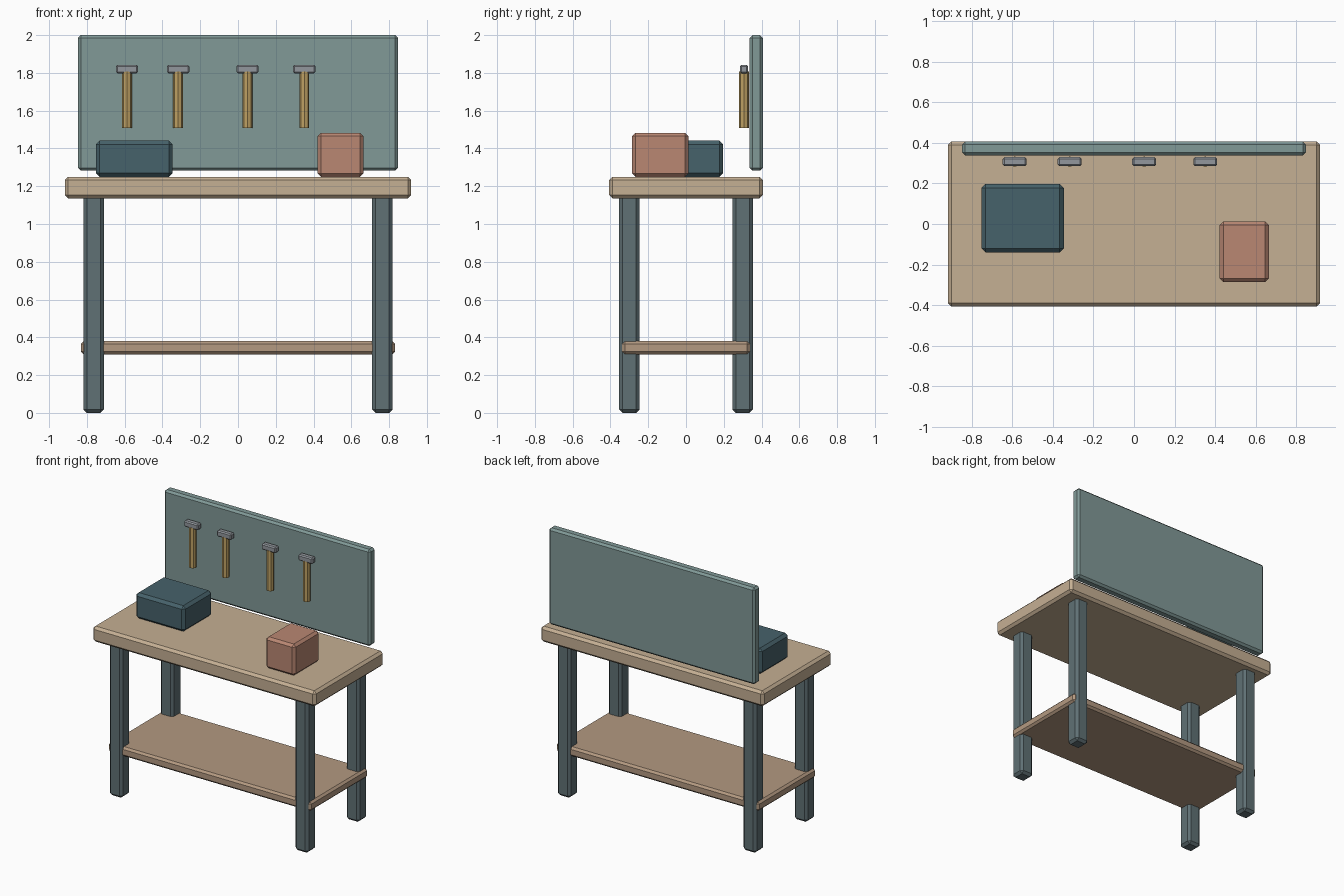
import bpy

if "Cube" in bpy.data.objects:
    bpy.data.objects.remove(bpy.data.objects["Cube"])

def material(name, rgb):
    m = bpy.data.materials.new(name)
    m.diffuse_color = tuple((c / 255) ** 2.2 for c in rgb) + (1,)
    m.use_nodes = True
    m.node_tree.nodes["Principled BSDF"].inputs["Base Color"].default_value = m.diffuse_color
    return m

WOOD = material("top_wood", (196, 174, 146))
SHELF = material("shelf_wood", (178, 152, 128))
STEEL = material("leg_steel", (96, 112, 116))
BOARD = material("board_green", (128, 152, 150))
DARK = material("dark_teal", (72, 98, 106))
CLAY = material("clay", (184, 134, 114))
HANDLE = material("handle_wood", (190, 160, 100))
HEAD = material("head_grey", (145, 150, 156))

def box(name, lo, hi, bevel, mat):
    """Chamfered box between two corners."""
    bpy.ops.mesh.primitive_cube_add(size=1, location=[(a + b) / 2 for a, b in zip(lo, hi)])
    ob = bpy.context.object
    ob.name = name
    for v in ob.data.vertices:
        v.co = [c * (b - a) for c, a, b in zip(v.co, lo, hi)]
    mod = ob.modifiers.new("chamfer", 'BEVEL')
    mod.width, mod.segments = bevel, 1
    ob.data.materials.append(mat)
    return ob

# Bench top, lower shelf and back panel
box("bench_top", (-0.917, -0.407, 1.135), (0.917, 0.407, 1.25), 0.018, WOOD)
box("lower_shelf", (-0.832, -0.339, 0.31), (0.832, 0.339, 0.38), 0.015, SHELF)
box("back_panel", (-0.847, 0.337, 1.282), (0.847, 0.407, 2.0), 0.015, BOARD)

# Four legs
for sx, side in ((-1, "left"), (1, "right")):
    for sy, end in ((-1, "front"), (1, "back")):
        x, y, h = 0.764 * sx, 0.30 * sy, 0.054
        box(f"{end}_{side}_leg", (x - h, y - h, 0), (x + h, y + h, 1.155), 0.018, STEEL)

# Boxes on the bench
box("dark_box", (-0.752, -0.14, 1.25), (-0.346, 0.197, 1.441), 0.02, DARK)
box("clay_box", (0.422, -0.286, 1.25), (0.664, 0.012, 1.483), 0.018, CLAY)

# Hanging hammers: eight-sided handle with a chamfered head
for i, x in enumerate((-0.588, -0.317, 0.05, 0.351), 1):
    bpy.ops.mesh.primitive_cylinder_add(vertices=8, radius=0.026, depth=0.30,
                                        location=(x, 0.307, 1.657))
    handle = bpy.context.object
    handle.name = f"hammer_handle_{i}"
    handle.data.materials.append(HANDLE)
    box(f"hammer_head_{i}", (x - 0.059, 0.285, 1.798), (x + 0.059, 0.329, 1.843), 0.008, HEAD)
